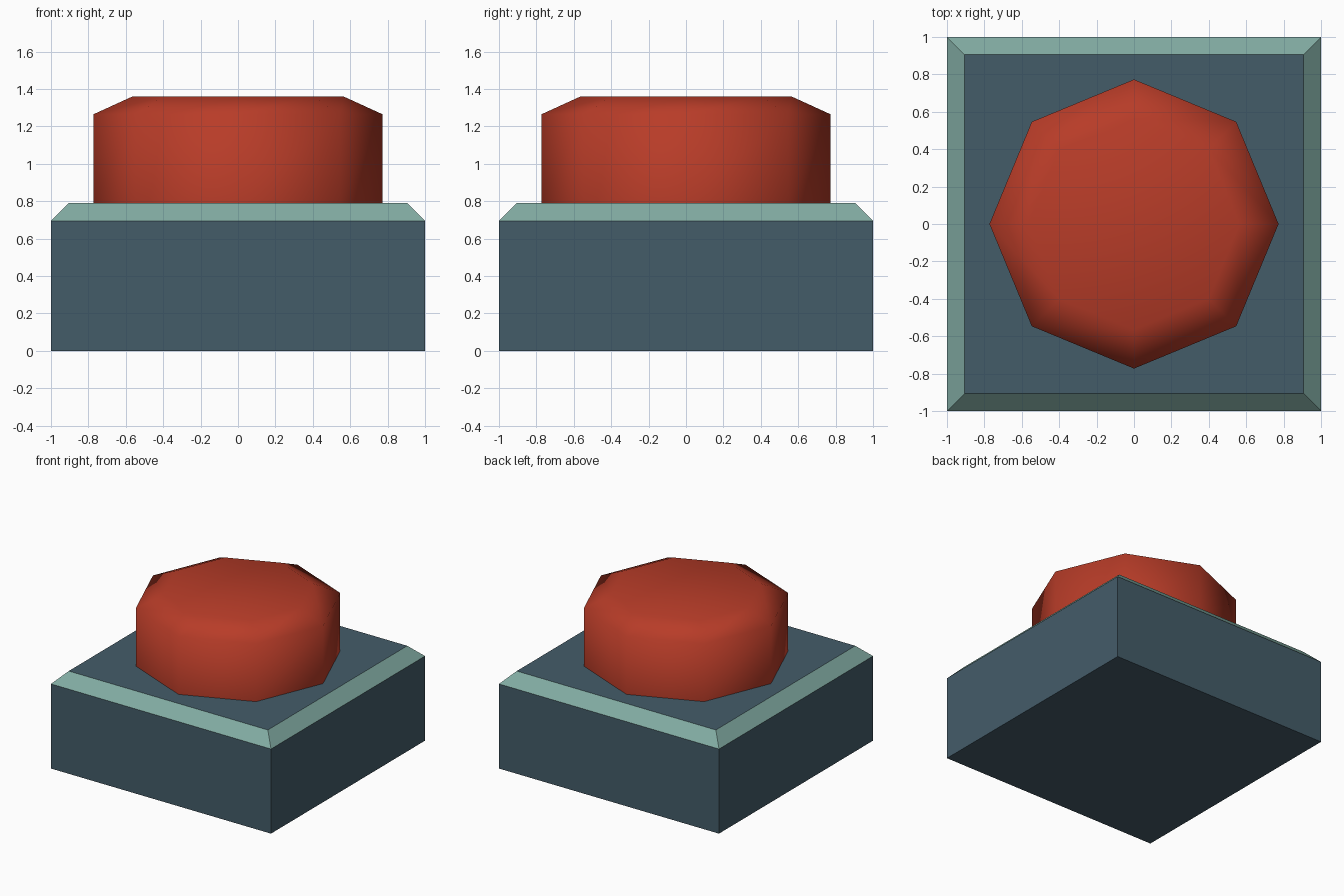
import bpy, bmesh, math

if "Cube" in bpy.data.objects:
    bpy.data.objects.remove(bpy.data.objects["Cube"])


def srgb(hex_code):
    """Hex colour to linear RGBA."""
    vals = [int(hex_code[i:i + 2], 16) / 255 for i in (0, 2, 4)]
    return [v / 12.92 if v <= 0.04045 else ((v + 0.055) / 1.055) ** 2.4 for v in vals] + [1.0]


def material(name, hex_code):
    m = bpy.data.materials.new(name)
    m.diffuse_color = srgb(hex_code)
    m.use_nodes = True
    m.node_tree.nodes["Principled BSDF"].inputs["Base Color"].default_value = m.diffuse_color
    return m


def stacked_rings(name, sides, rings, start_angle, mats, cap_bottom, smooth):
    """Polygonal rings (radius, z) joined from bottom to top and capped."""
    bm = bmesh.new()
    loops = []
    for r, z in rings:
        loops.append([bm.verts.new((r * math.cos(start_angle + i * math.tau / sides),
                                    r * math.sin(start_angle + i * math.tau / sides), z))
                      for i in range(sides)])
    for a, b in zip(loops, loops[1:]):
        for i in range(sides):
            j = (i + 1) % sides
            bm.faces.new((a[i], a[j], b[j], b[i]))
    bm.faces.new(loops[-1])
    if cap_bottom:
        bm.faces.new(loops[0][::-1])
    bm.normal_update()
    for f in bm.faces:
        f.smooth = smooth
        # sloping faces take the second material, if there is one
        if len(mats) > 1 and 0.1 < f.normal.z < 0.95:
            f.material_index = 1
    mesh = bpy.data.meshes.new(name)
    bm.to_mesh(mesh)
    bm.free()
    for m in mats:
        mesh.materials.append(m)
    ob = bpy.data.objects.new(name, mesh)
    bpy.context.collection.objects.link(ob)
    return ob


slate = material("slate blue", "445C69")
teal = material("pale teal", "82ACA3")
red = material("button red", "B83C28")

# Square base with a teal chamfer round the top
d = math.sqrt(2)
stacked_rings("base", 4, [(d, 0), (d, 0.695), (0.905 * d, 0.79)],
              math.pi / 4, [slate, teal], True, False)

# Smooth-shaded eight-sided push button, open where it meets the base
stacked_rings("push_button", 8, [(0.773, 0.79), (0.773, 1.265), (0.565, 1.36)],
              0, [red], False, True)
